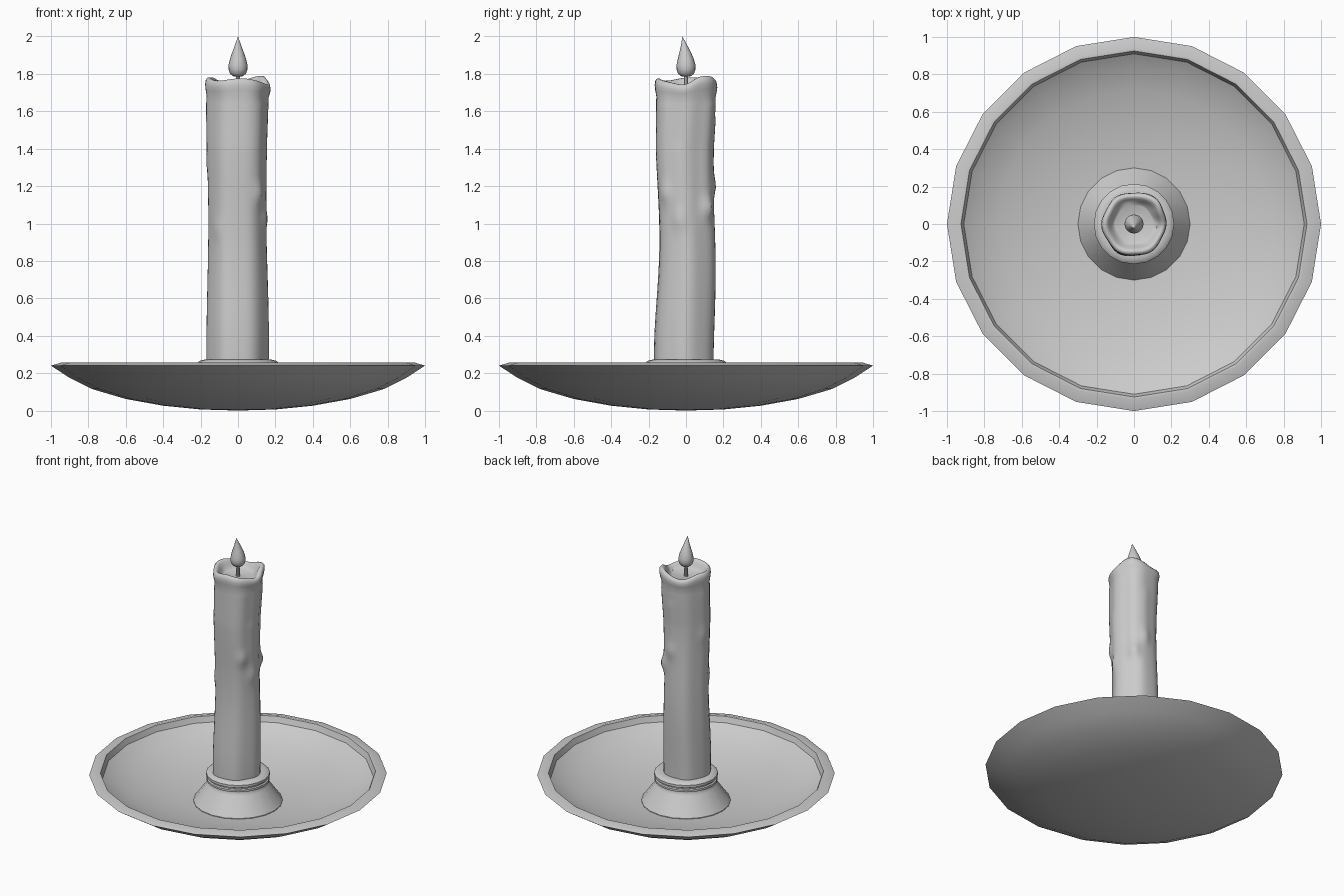
import bpy, bmesh
from math import sin, cos, pi, radians, exp

if "Cube" in bpy.data.objects:
    bpy.data.objects.remove(bpy.data.objects["Cube"])


def finish(name, bm, angle):
    bmesh.ops.remove_doubles(bm, verts=bm.verts, dist=1e-5)
    bmesh.ops.recalc_face_normals(bm, faces=bm.faces)
    me = bpy.data.meshes.new(name)
    bm.to_mesh(me)
    bm.free()
    ob = bpy.data.objects.new(name, me)
    bpy.context.collection.objects.link(ob)
    bpy.ops.object.select_all(action='DESELECT')
    ob.select_set(True)
    bpy.context.view_layer.objects.active = ob
    bpy.ops.object.shade_smooth_by_angle(angle=radians(angle))
    return ob


def loft(name, profile, sides, shape=None, angle=35):
    """Revolve (radius, z) points; shape(r, z, a, i) may displace each point."""
    shape = shape or (lambda r, z, a, i: (r * cos(a), r * sin(a), z))
    bm = bmesh.new()
    rings = [[bm.verts.new(shape(r, z, 2 * pi * k / sides, i)) for k in range(sides)]
             for i, (r, z) in enumerate(profile)]
    for a, b in zip(rings, rings[1:]):
        for k in range(sides):
            n = (k + 1) % sides
            bm.faces.new((a[k], a[n], b[n], b[k]))
    return finish(name, bm, angle)


# Shallow dish with a bevelled rim
loft("dish", [(0, 0), (.2, .006), (.4, .026), (.6, .062), (.78, .115), (.9, .175),
              (1, .24), (.94, .258), (.925, .256), (.91, .215), (.85, .175),
              (.72, .125), (.55, .08), (.35, .048), (0, .03)], 20)

# Flared candle socket with a grooved collar
loft("socket", [(.3, .04), (.3, .05), (.21, .175), (.2, .19), (.2, .2), (.213, .205),
                (.213, .22), (.204, .225), (.204, .232), (.215, .238), (.215, .256),
                (.205, .266), (.18, .272), (.15, .272), (.15, .2)], 20)

# Wax drips: angle, start height, end height, size
DRIPS = [(48, 1.72, 1.06, .022), (80, 1.5, 1.18, .012), (-42, 1.7, 1.14, .014),
         (-15, 1.35, 1.0, .010), (170, 1.7, 1.3, .007), (225, 1.65, .95, .007)]


def bump(a, deg, width):
    d = (a - radians(deg) + pi) % (2 * pi) - pi
    return exp(-(d / width) ** 2)


def wax(r, z, a, i):
    body = min(1, max(0, (1.76 - z) / .1))
    rim = min(1, max(0, (z - 1.66) / .09))
    # softly six-sided body
    k = 1 + .025 * cos(6 * a - radians(15)) + .015 * sin(3 * a + 3 * z) * body
    rr = r * k
    if i < WALL:
        for deg, top, end, size in DRIPS:
            if z < top + .05:
                run = .35 / (1 + exp(-(z - end) / .02))
                bead = exp(-((z - end - .02) / .05) ** 2)
                rr += size * bump(a, deg, .22) * (run + bead)
    if r > .11:
        # uneven melted lip
        z += rim * (.013 * cos(3 * a - 2.2) + .008 * sin(2 * a + .5) - .02 * bump(a, 0, .35))
        rr += rim * .014 * bump(a, 42, .3)
    sway = min(1, max(0, (1.7 - z) / .3))
    dx = -.004 * sway
    dy = sway * (.008 * sin(5.5 * (z - .55)) - .002)
    return rr * cos(a) + dx, rr * sin(a) + dy, z


# Candle: wall rings, rolled lip, melted well
wall = [(.157 + .006 * cos(4.4 * (z - .35)), z)
        for z in [.2 + .03 * j for j in range(49)]]
WALL = len(wall)
lip = [(.162, 1.68), (.168, 1.71), (.171, 1.735), (.168, 1.757), (.158, 1.769),
       (.146, 1.769), (.134, 1.757), (.122, 1.735), (.108, 1.717), (.1, 1.712), (0, 1.71)]
loft("candle", wall + lip, 48, wax, 60)

# Wick
loft("wick", [(.014, 1.70), (.012, 1.76), (.011, 1.81), (0, 1.81)], 10)


# Flame with a tip leaning to the front
def lean(r, z, a, i):
    t = max(0, (z - 1.84) / .16)
    return r * cos(a), r * sin(a) - .02 * t * t, z


loft("flame", [(0, 1.785), (.028, 1.788), (.043, 1.802), (.051, 1.825), (.05, 1.85),
               (.043, 1.88), (.032, 1.912), (.019, 1.947), (.008, 1.978), (0, 2.0)],
     16, lean, 60)
